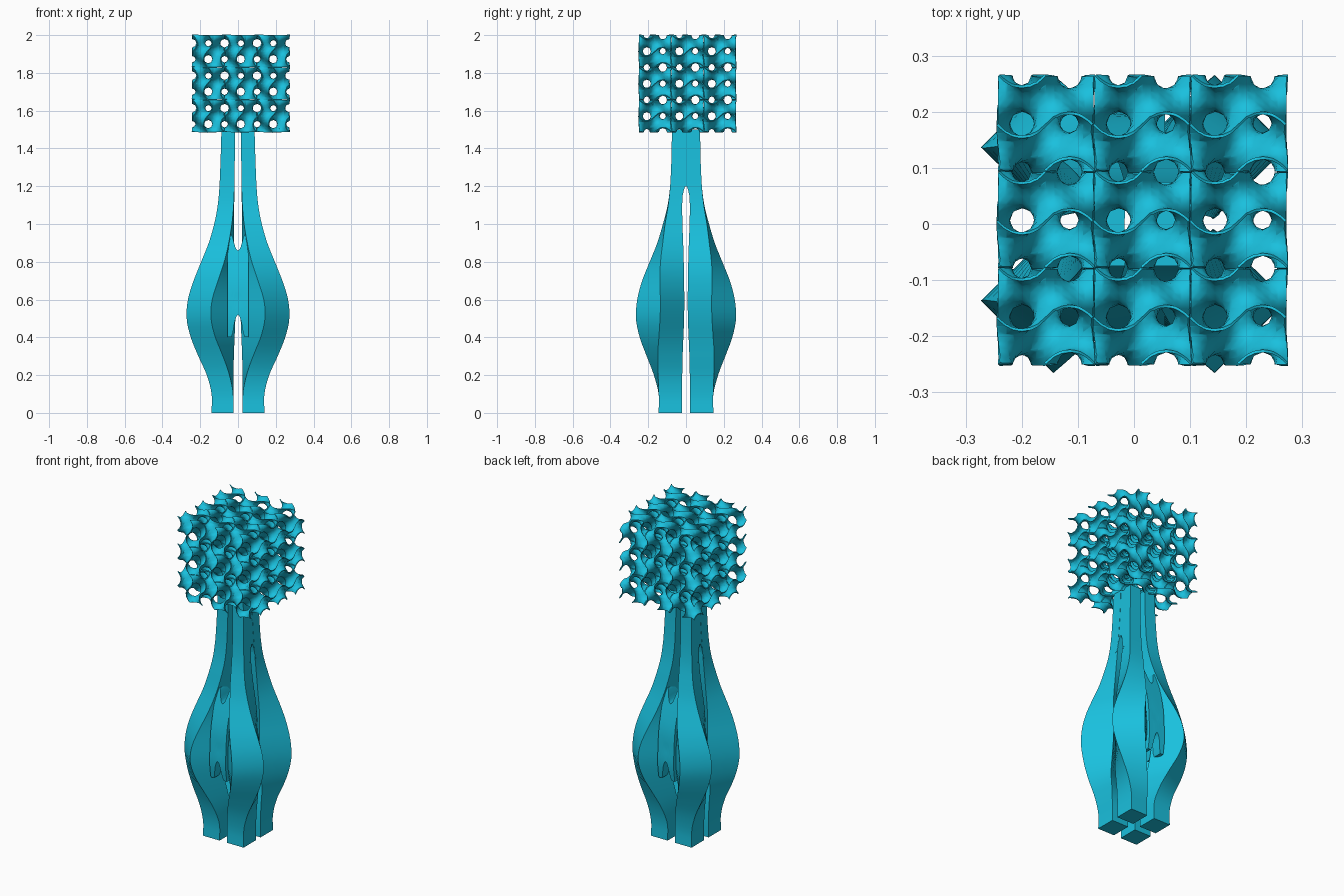
import bpy, math
from math import sin, cos, pi
from mathutils import Vector

if "Cube" in bpy.data.objects:
    bpy.data.objects.remove(bpy.data.objects["Cube"])

mat = bpy.data.materials.new("cyan")
mat.diffuse_color = (0.01, 0.53, 0.73, 1)
mat.use_nodes = True
mat.node_tree.nodes["Principled BSDF"].inputs["Base Color"].default_value = mat.diffuse_color


def make(name, verts, faces):
    me = bpy.data.meshes.new(name)
    me.from_pydata(verts, [], faces)
    me.materials.append(mat)
    ob = bpy.data.objects.new(name, me)
    bpy.context.collection.objects.link(ob)
    return ob


def finish(ob, angle):
    bpy.ops.object.select_all(action='DESELECT')
    ob.select_set(True)
    bpy.context.view_layer.objects.active = ob
    bpy.ops.object.convert(target='MESH')
    bpy.ops.object.shade_smooth_by_angle(angle=math.radians(angle))


def loft(name, rings):
    n = len(rings[0])
    faces = [(i * n + j, i * n + (j + 1) % n, (i + 1) * n + (j + 1) % n, (i + 1) * n + j)
             for i in range(len(rings) - 1) for j in range(n)]
    faces += [tuple(range(n))[::-1], tuple((len(rings) - 1) * n + j for j in range(n))]
    return make(name, [p for r in rings for p in r], faces)


def mirror(ob, x, y):
    m = ob.modifiers.new("mirror", 'MIRROR')
    m.use_axis = (x, y, False)
    m.use_mirror_merge = False


# Leg stations: z, outer x, outer y, inner x, inner y, twist in degrees
ST = [(0, .14, .145, .025, .022, 0), (.1, .14, .145, .025, .022, 0),
      (.2, .165, .17, .024, .02, 10), (.3, .21, .208, .022, .018, 24),
      (.4, .25, .245, .018, .014, 38), (.5, .272, .265, .014, .010, 45),
      (.6, .265, .258, .012, .009, 44), (.7, .235, .232, .012, .010, 36),
      (.8, .195, .192, .016, .012, 25), (.9, .155, .152, .021, .015, 15),
      (1.0, .126, .122, .021, .019, 7), (1.1, .107, .097, .02, .02, 2),
      (1.2, .098, .084, .019, .017, 0), (1.35, .092, .077, .017, .012, 0),
      (1.5, .088, .075, .016, .01, 0)]


def station(z):
    i = max(k for k in range(len(ST) - 1) if ST[k][0] <= z + 1e-6)
    p = [ST[max(0, min(len(ST) - 1, i + k))] for k in (-1, 0, 1, 2)]
    t = (z - p[1][0]) / (p[2][0] - p[1][0])
    return [.5 * (2 * b + (c - a) * t + (2 * a - 5 * b + 4 * c - d) * t * t
                  + (3 * b - a - 3 * c + d) * t ** 3) for a, b, c, d in zip(*p)][1:]


# Four twisting legs (one modelled, three mirrored)
rings = []
for k in range(51):
    z = k * .03
    ox, oy, gx, gy, tw = station(min(z, 1.4999))
    r = 1 / cos(math.radians(45 - max(0, tw)))
    ring = []
    for q in range(4):
        a = math.radians(45 + 90 * q + max(0, tw))
        ring.append(((ox + gx) / 2 + (ox - gx) / 2 * r * cos(a),
                     -(oy + gy) / 2 + (oy - gy) / 2 * r * sin(a), z))
    rings.append(ring[::1])
legs = loft("legs", rings)
mirror(legs, True, True)
finish(legs, 35)


def bridge(name, half, low, high, axis, fill):
    """Web joining two legs across the given axis, with arched ends."""
    rings = []
    for k in range(-8, 9):
        u = k / 8 * half
        z0, z1 = low(abs(u)), high(abs(u))
        near, far = [], []
        for j in range(13):
            z = z0 + (z1 - z0) * j / 12
            s = station(min(z, 1.4999))
            o, g = (s[1], s[3]) if axis == 0 else (s[0], s[2])
            c, h = (o + g) / 2, (o - g) / 2 * fill(z)
            near.append((u, -c - h, z) if axis == 0 else (c + h, u, z))
            far.append((u, -c + h, z) if axis == 0 else (c - h, u, z))
        rings.append(near + far[::-1])
    ob = loft(name, rings)
    mirror(ob, axis == 1, axis == 0)
    finish(ob, 40)


# Webs joining the legs: left to right at the belly, front to back at the neck
bridge("belly_web", .055, lambda u: .52 - 130 * min(u, .03) ** 2,
       lambda u: .86 + 90 * min(u, .03) ** 2, 0,
       lambda z: .5 + .35 * max(0, min(1, (z - .6) / .3)))
bridge("neck_web", .035, lambda u: 1.2 - 160 * min(u, .025) ** 2,
       lambda u: 1.5, 1, lambda z: .97)

# Gyroid cell by marching tetrahedra
N, CELL, PITCH = 12, .1695, .172


def f(i, j, k):
    x, y, z = (2 * pi * v / N for v in (i, j, k))
    return sin(x) * cos(y) + sin(y) * cos(z) + sin(z) * cos(x) + 1e-4


val = {(i, j, k): f(i, j, k) for i in range(N + 1) for j in range(N + 1) for k in range(N + 1)}
verts, faces, index = [], [], {}


def cut(a, b):
    key = (min(a, b), max(a, b))
    if key not in index:
        t = val[key[0]] / (val[key[0]] - val[key[1]])
        index[key] = len(verts)
        verts.append(Vector(key[0]).lerp(Vector(key[1]), t) * (CELL / N))
    return index[key]


for i in range(N):
    for j in range(N):
        for k in range(N):
            for perm in ((0, 1, 2), (0, 2, 1), (1, 0, 2), (1, 2, 0), (2, 0, 1), (2, 1, 0)):
                p = [i, j, k]
                tet = [tuple(p)]
                for ax in perm:
                    p[ax] += 1
                    tet.append(tuple(p))
                pos = [c for c in tet if val[c] > 0]
                neg = [c for c in tet if val[c] <= 0]
                if not pos or not neg:
                    continue
                if len(pos) == 2:
                    q = [cut(pos[0], neg[0]), cut(pos[0], neg[1]),
                         cut(pos[1], neg[1]), cut(pos[1], neg[0])]
                    tris = [(q[0], q[1], q[2]), (q[0], q[2], q[3])]
                else:
                    tris = [tuple(cut(a, b) for a in pos for b in neg)]
                up = (sum((Vector(c) for c in pos), Vector()) / len(pos)
                      - sum((Vector(c) for c in neg), Vector()) / len(neg))
                for t in tris:
                    n = (verts[t[1]] - verts[t[0]]).cross(verts[t[2]] - verts[t[0]])
                    faces.append(t if n.dot(up) > 0 else t[::-1])

# Lattice cube: welded, thickened cell repeated 3 x 3 x 3
cube = make("lattice_cube", verts, faces)
cube.location = (-.242, -.25, 1.486)
weld = cube.modifiers.new("weld", 'WELD')
weld.merge_threshold = CELL / N * .18
solid = cube.modifiers.new("solid", 'SOLIDIFY')
solid.thickness = .005
solid.offset = 1
for ax in range(3):
    arr = cube.modifiers.new("array", 'ARRAY')
    arr.count = 3
    arr.use_relative_offset = False
    arr.use_constant_offset = True
    arr.constant_offset_displace = [PITCH if ax == a else 0 for a in range(3)]
finish(cube, 50)
